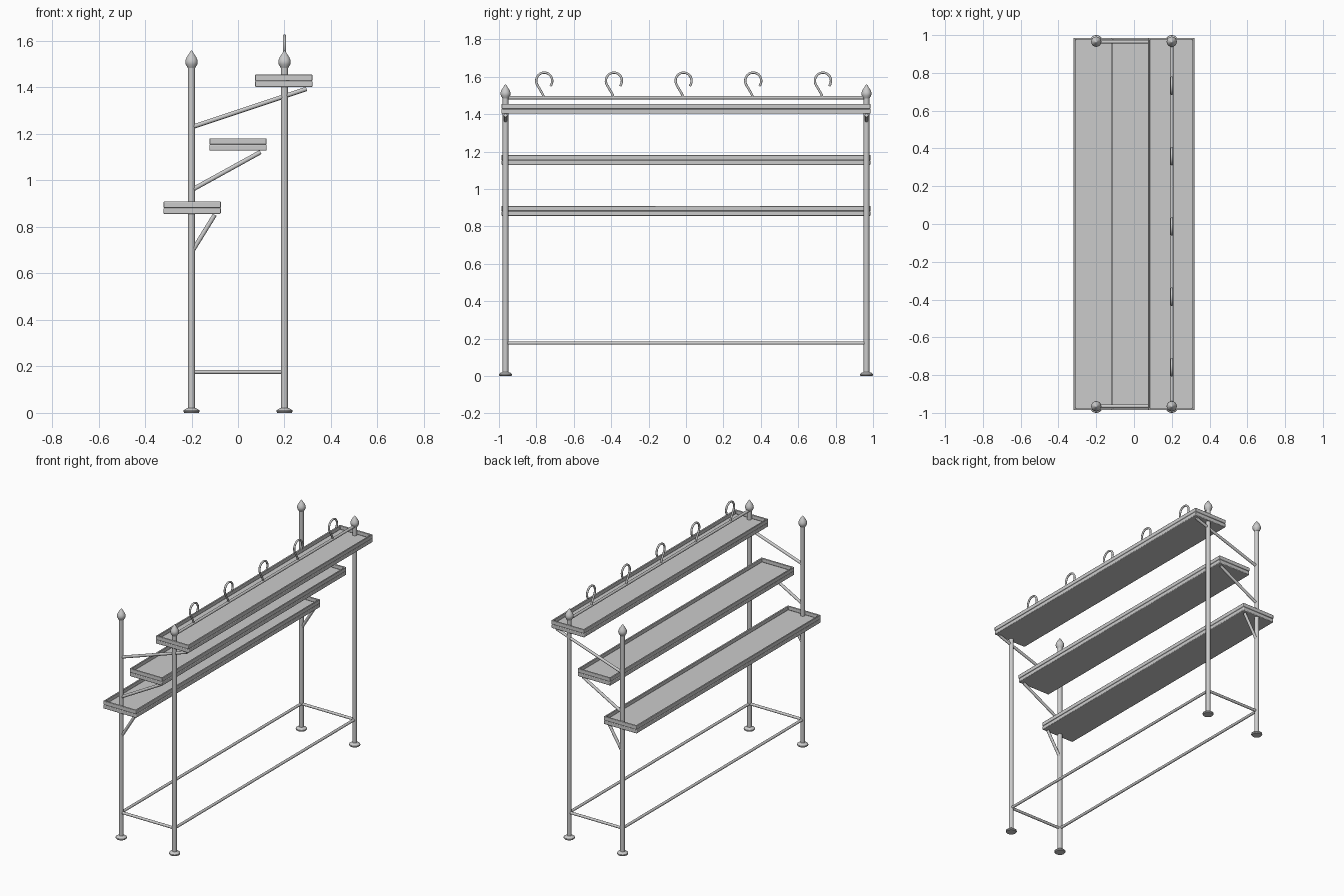
import bpy, bmesh, math
from mathutils import Vector

if "Cube" in bpy.data.objects:
    bpy.data.objects.remove(bpy.data.objects["Cube"])


def add_mesh(name, bm):
    bmesh.ops.recalc_face_normals(bm, faces=bm.faces[:])
    me = bpy.data.meshes.new(name)
    bm.to_mesh(me)
    bm.free()
    ob = bpy.data.objects.new(name, me)
    bpy.context.collection.objects.link(ob)
    return ob


def lathe(name, profile, loc, seg=24):
    bm = bmesh.new()
    vs = [bm.verts.new((r, 0, z)) for r, z in profile]
    es = [bm.edges.new(p) for p in zip(vs, vs[1:])]
    bmesh.ops.spin(bm, geom=vs + es, axis=(0, 0, 1), cent=(0, 0, 0),
                   angle=2 * math.pi, steps=seg)
    bmesh.ops.remove_doubles(bm, verts=bm.verts[:], dist=1e-5)
    ob = add_mesh(name, bm)
    ob.location = loc
    return ob


def rod(name, a, b, r, seg=20):
    a, b = Vector(a), Vector(b)
    bm = bmesh.new()
    bmesh.ops.create_cone(bm, cap_ends=True, segments=seg, radius1=r, radius2=r,
                          depth=(b - a).length)
    ob = add_mesh(name, bm)
    ob.location = (a + b) / 2
    ob.rotation_mode = 'QUATERNION'
    ob.rotation_quaternion = (b - a).to_track_quat('Z', 'Y')
    return ob


def soften(ob, w):
    m = ob.modifiers.new("soft_edges", 'BEVEL')
    m.width, m.segments = w, 2
    m.limit_method = 'ANGLE'


def shelf(name, x, z, hw=0.123, hl=0.986, rim=0.01):
    # lower slab
    bm = bmesh.new()
    bmesh.ops.create_cube(bm, size=1)
    bmesh.ops.scale(bm, vec=(2 * hw, 2 * hl, 0.026), verts=bm.verts[:])
    base = add_mesh(name + "_base", bm)
    base.location = (x, 0, z + 0.013)
    soften(base, 0.004)
    # raised rim frame standing on the slab
    bm = bmesh.new()
    rings = []
    for dx, h in ((0, 0), (0, 0.027), (rim, 0.027), (rim, 0)):
        a, b = hw - dx, hl - dx
        rings.append([bm.verts.new((sx * a, sy * b, h))
                      for sx, sy in ((-1, -1), (1, -1), (1, 1), (-1, 1))])
    for i in range(4):
        p, q = rings[i], rings[(i + 1) % 4]
        for j in range(4):
            k = (j + 1) % 4
            bm.faces.new((p[j], p[k], q[k], q[j]))
    frame = add_mesh(name + "_rim", bm)
    frame.location = (x, 0, z + 0.026)
    soften(frame, 0.003)


PX, PY = 0.2, 0.965
FOOT = [(0, 0), (0.031, 0), (0.035, 0.005), (0.034, 0.011), (0.026, 0.017),
        (0.015, 0.022)]
FINIAL = [(0, 0), (0.016, 0), (0.019, 0.006), (0.025, 0.016), (0.027, 0.026),
          (0.0255, 0.036), (0.020, 0.048), (0.012, 0.060), (0.006, 0.070),
          (0, 0.077)]

# posts with feet and finials
for sx in (-1, 1):
    for sy in (-1, 1):
        x, y = sx * PX, sy * PY
        rod("post", (x, y, 0.01), (x, y, 1.49), 0.015, 24)
        lathe("foot", FOOT, (x, y, 0))
        lathe("finial", FINIAL, (x, y, 1.483))
    # long lower rails
    rod("long_rail", (sx * PX, -PY, 0.176), (sx * PX, PY, 0.176), 0.009)

# short rails and shelf braces at each end
for sy in (-1, 1):
    y = sy * PY
    rod("short_rail", (-PX, y, 0.176), (PX, y, 0.176), 0.009)
    for (x0, z0), (x1, z1) in (((-0.197, 1.23), (0.295, 1.394)),
                               ((-0.197, 0.96), (0.097, 1.122)),
                               ((-0.197, 0.695), (-0.1, 0.852))):
        rod("brace", (x0, y, z0), (x1, y, z1), 0.0095)

# tray shelves
shelf("lower_shelf", -0.197, 0.856)
shelf("middle_shelf", 0, 1.128)
shelf("upper_shelf", 0.197, 1.402)

# hanging rail with hooks
rod("top_rail", (PX, -PY, 1.488), (PX, PY, 1.488), 0.009)
arc = [math.radians(a) for a in range(-40, 226, 15)]
path = [(0.043 * math.cos(a), 1.578 + 0.044 * math.sin(a)) for a in arc]
path += [(-0.020, 1.527), (-0.009, 1.508), (-0.002, 1.490)]
for i in range(5):
    cu = bpy.data.curves.new("hook_path", 'CURVE')
    cu.dimensions = '3D'
    cu.bevel_depth, cu.bevel_resolution, cu.use_fill_caps = 0.0065, 3, True
    sp = cu.splines.new('POLY')
    sp.points.add(len(path) - 1)
    for pt, (y, z) in zip(sp.points, path):
        pt.co = (0, y, z, 1)
    tmp = bpy.data.objects.new("hook_path", cu)
    me = bpy.data.meshes.new_from_object(tmp)
    bpy.data.objects.remove(tmp)
    hook = bpy.data.objects.new("hook", me)
    hook.location = (PX, -0.758 + 0.3725 * i, 0)
    bpy.context.collection.objects.link(hook)

# smooth round parts, keep sharp edges
for ob in bpy.context.collection.objects:
    ob.select_set(True)
    bpy.context.view_layer.objects.active = ob
bpy.ops.object.shade_smooth_by_angle(angle=math.radians(40))
